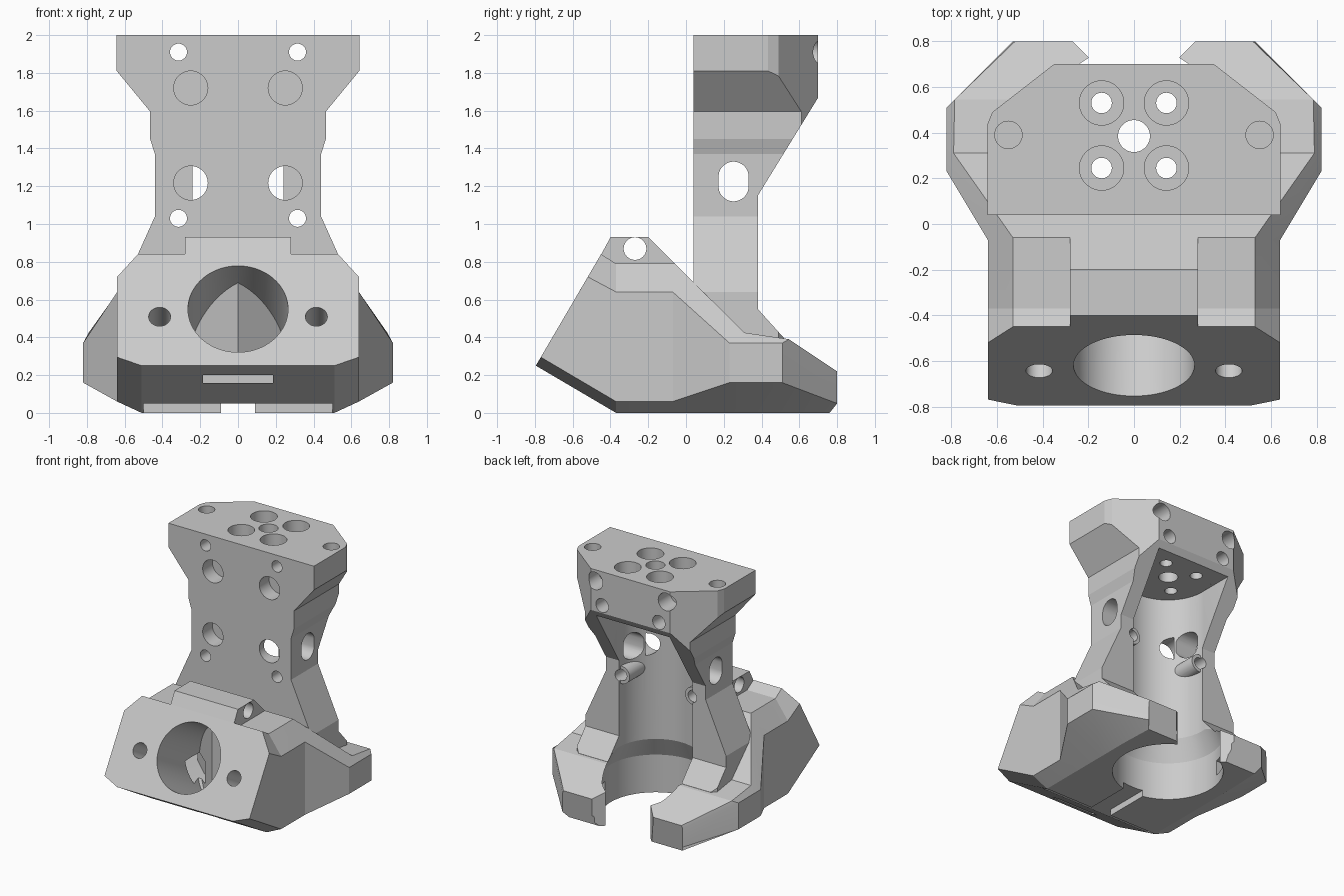
import bpy, bmesh, math
from mathutils import Vector

if "Cube" in bpy.data.objects:
    bpy.data.objects.remove(bpy.data.objects["Cube"])


def loft(rings, name="cutter"):
    """Skin a row of equal rings and cap both ends."""
    bm = bmesh.new()
    vs = [[bm.verts.new(p) for p in r] for r in rings]
    n = len(vs[0])
    for a, b in zip(vs, vs[1:]):
        for i in range(n):
            bm.faces.new((a[i], a[(i + 1) % n], b[(i + 1) % n], b[i]))
    bm.faces.new(vs[0])
    bm.faces.new(vs[-1])
    bmesh.ops.recalc_face_normals(bm, faces=bm.faces)
    me = bpy.data.meshes.new(name)
    bm.to_mesh(me)
    bm.free()
    ob = bpy.data.objects.new(name, me)
    bpy.context.collection.objects.link(ob)
    return ob


def prism(pts, axis, lo, hi, name="cutter"):
    """Extrude a 2D outline along an axis: x takes (y,z), y takes (x,z), z takes (x,y)."""
    def at(p, d):
        p = list(p)
        p.insert("xyz".index(axis), d)
        return p
    return loft([[at(p, d) for p in pts] for d in (lo, hi)], name)


def mirror(pts):
    return pts + [(-x, y) for x, y in reversed(pts)]


def box(x0, x1, y0, y1, z0, z1):
    return prism([(x0, y0), (x1, y0), (x1, y1), (x0, y1)], "z", z0, z1)


def turned(stops, seg=48):
    """Round solid through (centre, radius) stops along a straight line."""
    stops = [(Vector(c), r) for c, r in stops]
    q = (stops[-1][0] - stops[0][0]).to_track_quat("Z", "Y")
    ring = [q @ Vector((math.cos(2 * math.pi * i / seg), math.sin(2 * math.pi * i / seg), 0))
            for i in range(seg)]
    return loft([[c + v * r for v in ring] for c, r in stops])


def cyl(a, b, r, seg=48):
    return turned([(a, r), (b, r)], seg)


def boolean(target, tool, op="DIFFERENCE"):
    m = target.modifiers.new("bool", "BOOLEAN")
    m.operation, m.solver, m.object = op, "EXACT", tool
    bpy.context.view_layer.objects.active = target
    bpy.ops.object.modifier_apply(modifier=m.name)
    bpy.data.objects.remove(tool)


# Base: lofted body, right-hand corner points (bottom, lower, upper, top) from front to back
half = [
    [(.51, -.795, .25), (.64, -.7687, .295), (.64, -.52, .72), (.53, -.4498, .84)],
    [(.51, -.37, 0), (.64, -.37, .06), (.64, -.37, .64), (.53, -.37, .79)],
    [(.51, -.07, 0), (.64, -.07, .06), (.64, -.07, .64), (.53, -.06, .79)],
    [(.51, .23, 0), (.82, .23, .16), (.82, .23, .37), (.79, .31, .425)],
    [(.51, .51, 0), (.82, .51, .16), (.82, .51, .37), (.785, .545, .39)],
    [(.50, .76, 0), (.53, .8, .05), (.53, .8, .20), (.52, .8, .22)],
]
base = loft([h + [(-x, y, z) for x, y, z in reversed(h)] for h in half], "duct_base")
boolean(base, prism([(-.4487, .839), (-.4, .93), (-.2, .93), (.1, .63), (.1, .5), (-.35, .5)],
                    "x", -.28, .28), "UNION")

# Column: front outline trimmed by the plan and the side outline
column = prism(mirror([(.642, 2), (.642, 1.81), (.465, 1.595), (.465, 1.45), (.44, 1.37),
                       (.44, 1.04), (.53, .84), (.62, .64), (.62, .35)]), "y", .04, .9, "column")
boolean(column, prism(mirror([(.8, -.1), (.8, .04), (.64, .44), (.62, .49), (.35, .7)]),
                      "z", 0, 2.2), "INTERSECT")
boolean(column, prism([(-.1, .3), (.52, .3), (.52, .395), (.38, .55), (.38, 1.15),
                       (.76, 1.767), (.76, 2.1), (-.1, 2.1)], "x", -1, 1), "INTERSECT")

# Round cavity up the back of the column, flaring into the wider one between the arms
cy, r = .38, .325
for part in (base, column):
    boolean(part, turned([((0, cy, -.1), .4), ((0, cy, .30), .4),
                          ((0, cy, .46), r), ((0, cy, 1.62), r)], 96))
boolean(column, box(-r + .001, r - .001, cy, .9, .2, 1.6195))
boolean(base, prism(mirror([(.2, .5), (.2, .73), (.28, .81)]), "z", -.1, .6))

# Fan bore square to the sloped face, split in two by an upright wedge
face, inward = Vector((0, -.62, .55)), Vector((0, .866, -.5))
bore = cyl(face - inward * .2, face + inward * .6, .265, 64)
boolean(bore, prism([(0, -.33), (.4, .0), (.4, .4), (-.4, .4), (-.4, .0)], "z", -.5, 1.2))
boolean(bore, box(-.6, .6, -1.2, .4, -.6, .08))
boolean(base, bore)

# Air ducts through both arms to outlets beside the cavity
for s in (-1, 1):
    path = [(.20, -.25, .24, .09), (.50, .02, .25, .09), (.61, .38, .22, .07), (.56, .56, .16, .06)]
    boolean(base, loft([[(s * (x - w), y + w * .6, z - w), (s * (x + w), y - w * .6, z - w),
                         (s * (x + w), y - w * .6, z + w), (s * (x - w), y + w * .6, z + w)]
                        for x, y, z, w in path]))
    boolean(base, box(*sorted((s * .25, s * .57)), .46, .58, .08, .20))
    # Fan screw holes
    p = Vector((s * .415, -.645, .51))
    boolean(base, cyl(p - inward * .1, p + inward * .3, .058, 32))

# Cross hole, front slot and shallow relief under the front
boolean(base, cyl((-.5, -.27, .87), (.5, -.27, .87), .06))
boolean(base, box(-.185, .185, -.8, -.55, .157, .2))
boolean(base, box(-.5, .5, -.6, -.37, -.1, .05))
boolean(base, box(-.09, .09, -.4, .1, -.1, .05))

# Column bosses and front / back screw holes
for s in (-1, 1):
    boolean(column, cyl((s * .315, .12, 1.03), (s * .315, .36, 1.03), .07, 32), "UNION")
    for z in (1.03, 1.91):
        boolean(column, cyl((s * .315, -.1, z), (s * .315, .9, z), .045, 32))
    boolean(column, cyl((s * .315, .55, 1.91), (s * .315, .9, 1.91), .07, 32))
    boolean(column, cyl((s * .25, .52, 1.73), (s * .25, .9, 1.73), .055, 32))
    for z in (1.217, 1.72):
        boolean(column, cyl((s * .25, -.1, z), (s * .25, .163, z), .09))

# Oval side hole
oval = [(.252 + .08 * math.cos(t), 1.225 + .08 * math.sin(t) + math.copysign(.025, math.sin(t)))
        for t in [2 * math.pi * (i + .5) / 32 for i in range(32)]]
boolean(column, prism(oval, "x", -1, 1))

# Top mounting holes
boolean(column, cyl((0, .385, 1.4), (0, .385, 2.2), .07))
for s in (-1, 1):
    boolean(column, cyl((s * .55, .39, 1.85), (s * .55, .39, 2.2), .06, 32))
    for y in (.245, .53):
        boolean(column, cyl((s * .142, y, 1.4), (s * .142, y, 2.2), .045, 32))
        boolean(column, cyl((s * .142, y, 1.85), (s * .142, y, 2.2), .097))

# Smooth only the round walls
for part in (base, column):
    bpy.ops.object.select_all(action="DESELECT")
    part.select_set(True)
    bpy.context.view_layer.objects.active = part
    bpy.ops.object.shade_smooth_by_angle(angle=math.radians(15))
